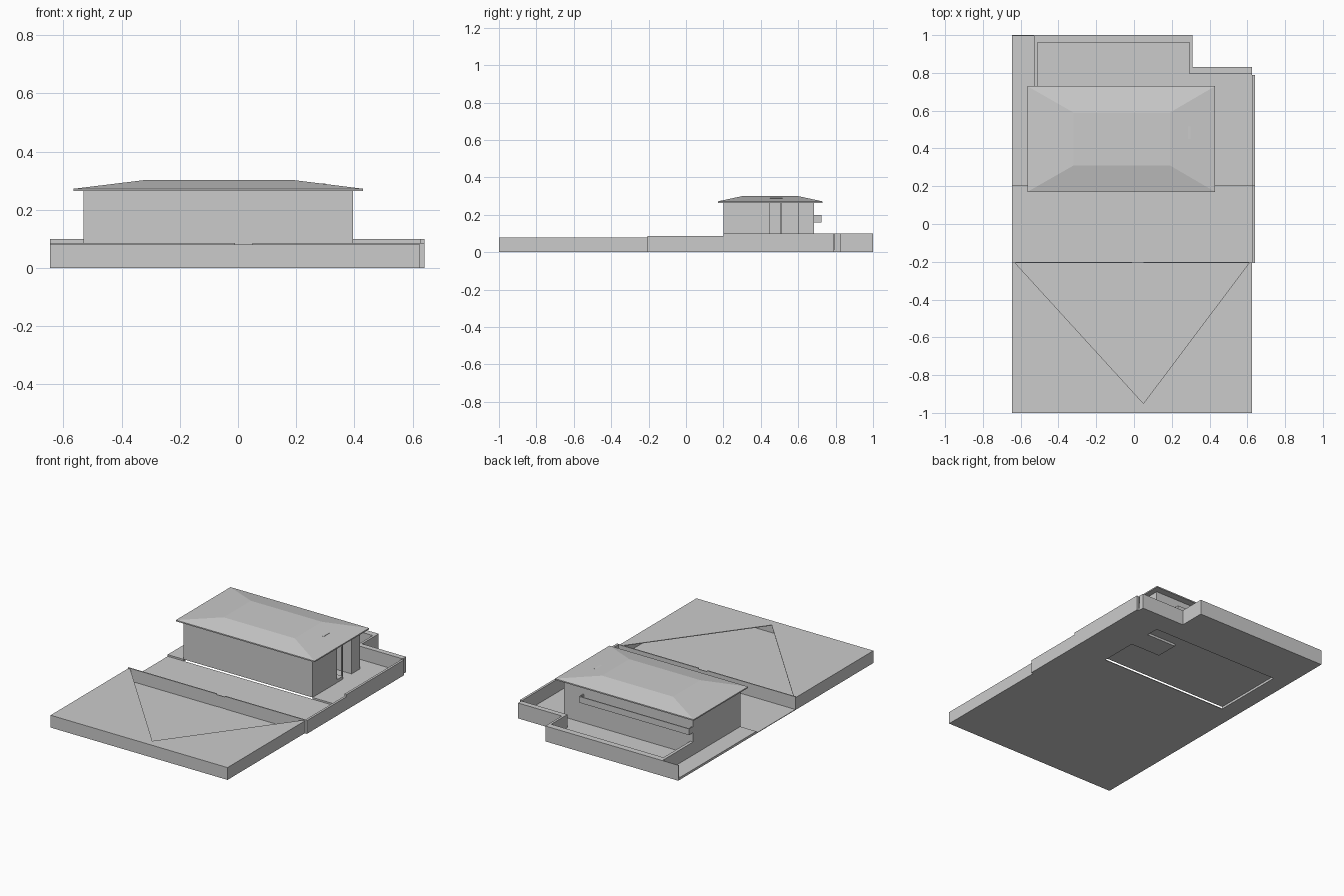
import bpy, bmesh

if "Cube" in bpy.data.objects:
    bpy.data.objects.remove(bpy.data.objects["Cube"])


def prism(name, pts, z0, z1):
    """Extrude a plan outline from z0 to z1."""
    bm = bmesh.new()
    face = bm.faces.new([bm.verts.new((x, y, z0)) for x, y in pts])
    ext = bmesh.ops.extrude_face_region(bm, geom=[face])
    for v in ext["geom"]:
        if isinstance(v, bmesh.types.BMVert):
            v.co.z = z1
    bmesh.ops.recalc_face_normals(bm, faces=bm.faces)
    me = bpy.data.meshes.new(name)
    bm.to_mesh(me)
    bm.free()
    ob = bpy.data.objects.new(name, me)
    bpy.context.collection.objects.link(ob)
    return ob


def box(name, x0, x1, y0, y1, z0, z1):
    return prism(name, [(x0, y0), (x1, y0), (x1, y1), (x0, y1)], z0, z1)


L, R = -0.645, 0.625
T = 0.004      # sheet thickness
STEP = 0.015   # rear yard level

# Hollow front plot with a triangular opening in its top
box("front_floor", L, R, -1, -0.2, 0, T)
box("front_plot_front", L, R, -1, -1 + T, 0, 0.08)
box("front_plot_left", L, L + T, -1, -0.2, 0, 0.08)
box("front_plot_right", R - T, R, -1, -0.2, 0, 0.08)
prism("front_plot_top", [(L, -1), (R, -1), (R, -0.2), (0.61, -0.205),
                         (0.05, -0.95), (-0.63, -0.205), (L, -0.2)], 0.08 - T, 0.08)

# Fence between the plots, lower at the gate
box("fence_left", L, -0.01, -0.207, -0.2, 0, 0.086)
box("fence_right", 0.05, R, -0.207, -0.2, 0, 0.086)
box("gate", -0.01, 0.05, -0.205, -0.2, 0, 0.08)

# House footprint with a porch notch on the right
house_plan = [(-0.53, 0.2), (0.395, 0.2), (0.395, 0.45), (0.18, 0.45),
              (0.18, 0.6), (0.395, 0.6), (0.395, 0.685), (-0.53, 0.685)]

# Yard floors, with the house footprint recessed underneath
box("front_yard", L, R, -0.2, 0.2, 0, T)
yard = prism("rear_yard", [(L, 0.2), (R, 0.2), (R, 0.83), (0.31, 0.83),
                           (0.31, 1), (L, 1)], 0, STEP)
cutter = prism("house_cutter", house_plan, -0.05, 0.05)
cutter.hide_render = True
cutter.hide_viewport = True
mod = yard.modifiers.new("recess", "BOOLEAN")
mod.object = cutter
mod.solver = "EXACT"

prism("house_walls", house_plan, STEP, 0.266)
box("porch_step", 0.24, 0.395, 0.45, 0.51, STEP, 0.035)
box("porch_post", 0.385, 0.393, 0.506, 0.514, STEP, 0.266)

# Perimeter walls
box("right_wall_front", R, 0.64, -0.207, 0.2, 0, 0.086)
box("right_wall_rear", R, 0.64, 0.2, 0.79, 0, 0.1)
box("back_wall", -0.53, 0.31, 0.96, 1, 0, 0.1)
box("back_left_wall", L, -0.53, 0.995, 1, 0, 0.1)
box("terrace_left_wall", -0.53, -0.51, 0.685, 0.96, STEP, 0.1)
box("terrace_right_wall", 0.295, 0.31, 0.795, 0.96, 0, 0.1)
box("back_right_wall", 0.31, R, 0.795, 0.83, 0, 0.1)

# Rear balcony ledge
box("balcony_slab", -0.53, 0.26, 0.685, 0.725, 0.16, 0.166)
box("balcony_parapet", -0.53, 0.26, 0.718, 0.725, 0.16, 0.2)
for i, x in enumerate((-0.53, 0.254)):
    box(f"balcony_end_{i}", x, x + 0.006, 0.685, 0.725, 0.16, 0.2)

# Hipped roof with a flat top
box("eaves", -0.565, 0.43, 0.17, 0.73, 0.264, 0.272)
roof = box("hip_roof", -0.565, 0.43, 0.17, 0.73, 0.272, 0.302)
for v in roof.data.vertices:
    if v.co.z > 0.29:
        v.co.x = -0.32 if v.co.x < 0 else 0.19
        v.co.y = 0.31 if v.co.y < 0.4 else 0.59
box("roof_vent", 0.28, 0.3, 0.45, 0.515, 0.28, 0.29)
